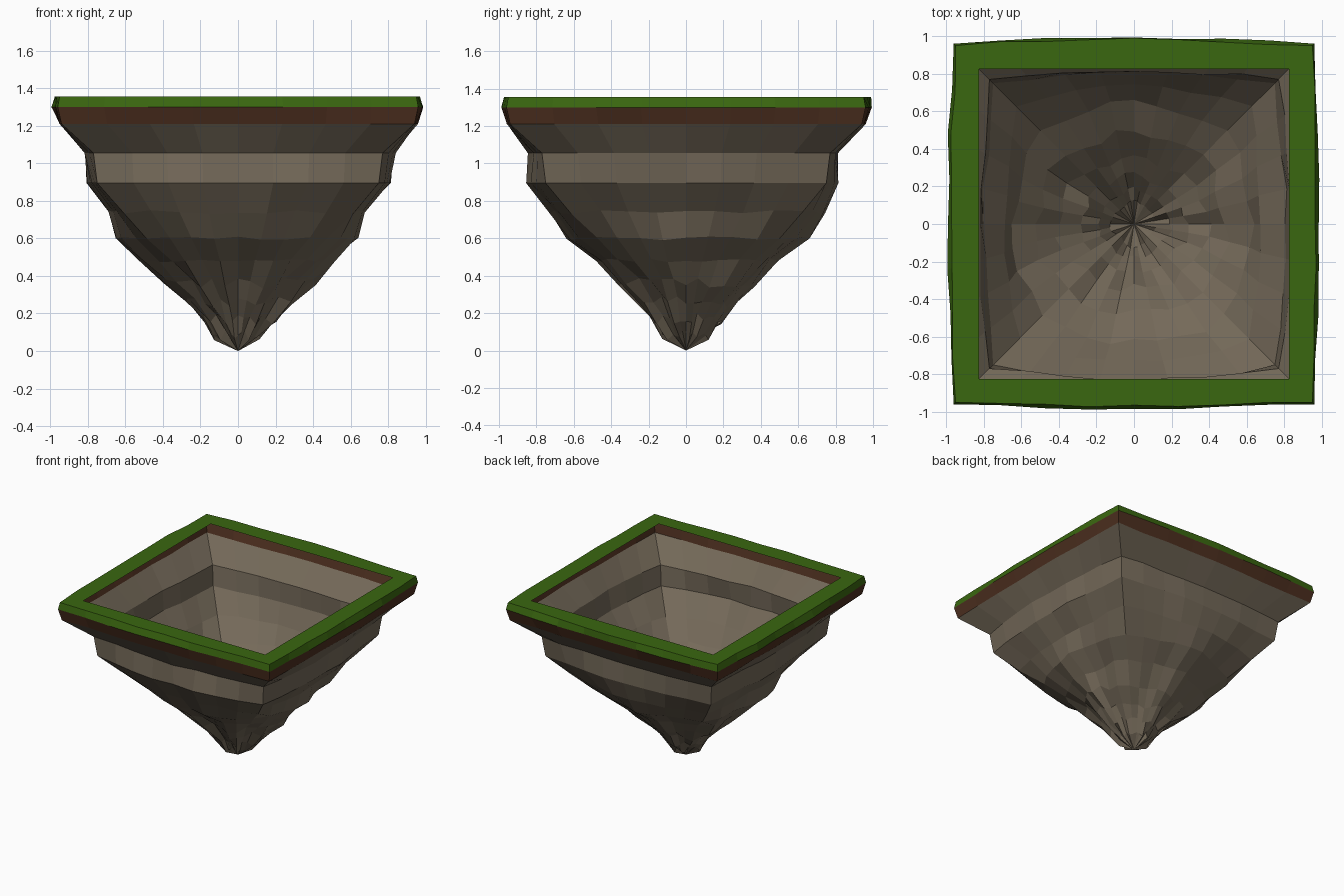
import bpy, bmesh, math, random

if "Cube" in bpy.data.objects:
    bpy.data.objects.remove(bpy.data.objects["Cube"])

random.seed(7)
N = 8  # segments along each of the four sides


def material(name, rgb):
    m = bpy.data.materials.new(name)
    m.diffuse_color = (*rgb, 1)
    m.use_nodes = True
    m.node_tree.nodes["Principled BSDF"].inputs["Base Color"].default_value = m.diffuse_color
    return m


grass = material("grass green", (0.042, 0.135, 0.005))
soil = material("soil brown", (0.075, 0.029, 0.014))
rock = material("rock grey brown", (0.175, 0.142, 0.100))

# Each level: height, corner half-width, then reach to front, right, back, left
LEVELS = [
    (1.355, .950, .975, .975, .985, .980),
    (1.300, .960, .990, .990, .995, .995),
    (1.210, .940, .955, .955, .955, .955),
    (1.055, .770, .845, .845, .830, .830),
    (0.895, .750, .860, .825, .835, .810),
    (0.740, .620, .740, .680, .750, .690),
    (0.600, .500, .640, .630, .660, .660),
    (0.480, .375, .480, .500, .490, .540),
    (0.360, .275, .360, .420, .360, .420),
    (0.260, .190, .270, .300, .270, .290),
    (0.170, .125, .190, .200, .190, .190),
    (0.085, .075, .130, .120, .130, .130),
]


def ring(level, i):
    """Rounded square loop: side bulges from the corners to the given reach."""
    z, corner, *reach = level
    pts = []
    for side in range(4):
        a = side * math.pi / 2
        for k in range(N):
            t = 2 * k / N - 1
            out = corner + (reach[side] - corner) * (1 - t * t)
            along = corner * t
            # front side first, then counter-clockwise
            x = along * math.cos(a) + out * math.sin(a)
            y = along * math.sin(a) - out * math.cos(a)
            ang = math.atan2(y, x)
            wob, dz = 0, 0
            if i < 3:
                wob = 0 if k == 0 else random.uniform(-.012, .006)
            elif i < 5:
                wob = 0 if k == 0 else random.uniform(-.03, .005)
            else:
                grow = min(1, (i - 4) / 4)
                wob = grow * (.05 * math.cos(7 * ang + 1.2) - .03 + random.uniform(-.05, .05))
                dz = random.uniform(-.01, .01) if i < 8 else random.uniform(-.03, .03)
            pts.append((x * (1 + wob), y * (1 + wob), z + dz))
    return pts


def mesh_object(name, loops, mat, tip=None):
    bm = bmesh.new()
    rows = [[bm.verts.new(p) for p in loop] for loop in loops]
    for hi, lo in zip(rows, rows[1:]):
        for j in range(len(hi)):
            n = (j + 1) % len(hi)
            bm.faces.new((hi[j], lo[j], lo[n], hi[n]))
    if tip:
        v = bm.verts.new(tip)
        last = rows[-1]
        for j in range(len(last)):
            bm.faces.new((last[j], v, last[(j + 1) % len(last)]))
    me = bpy.data.meshes.new(name)
    bm.to_mesh(me)
    bm.free()
    me.materials.append(mat)
    ob = bpy.data.objects.new(name, me)
    bpy.context.collection.objects.link(ob)
    return ob


loops = [ring(lv, i) for i, lv in enumerate(LEVELS)]
# keep the grass and soil bands perfectly level
loops[:3] = [[(x, y, LEVELS[i][0]) for x, y, _ in loops[i]] for i in range(3)]

# square opening inside the flat grass border
H = 0.825
opening = ring((1.355, H, H, H, H, H), 0)
opening = [(max(-H, min(H, x * 1.02)), max(-H, min(H, y * 1.02)), z) for x, y, z in opening]

mesh_object("grass_rim", [opening, loops[0], loops[1]], grass)
mesh_object("soil_band", loops[1:3], soil)
mesh_object("rock_underside", loops[2:], rock, tip=(0, 0, 0))
